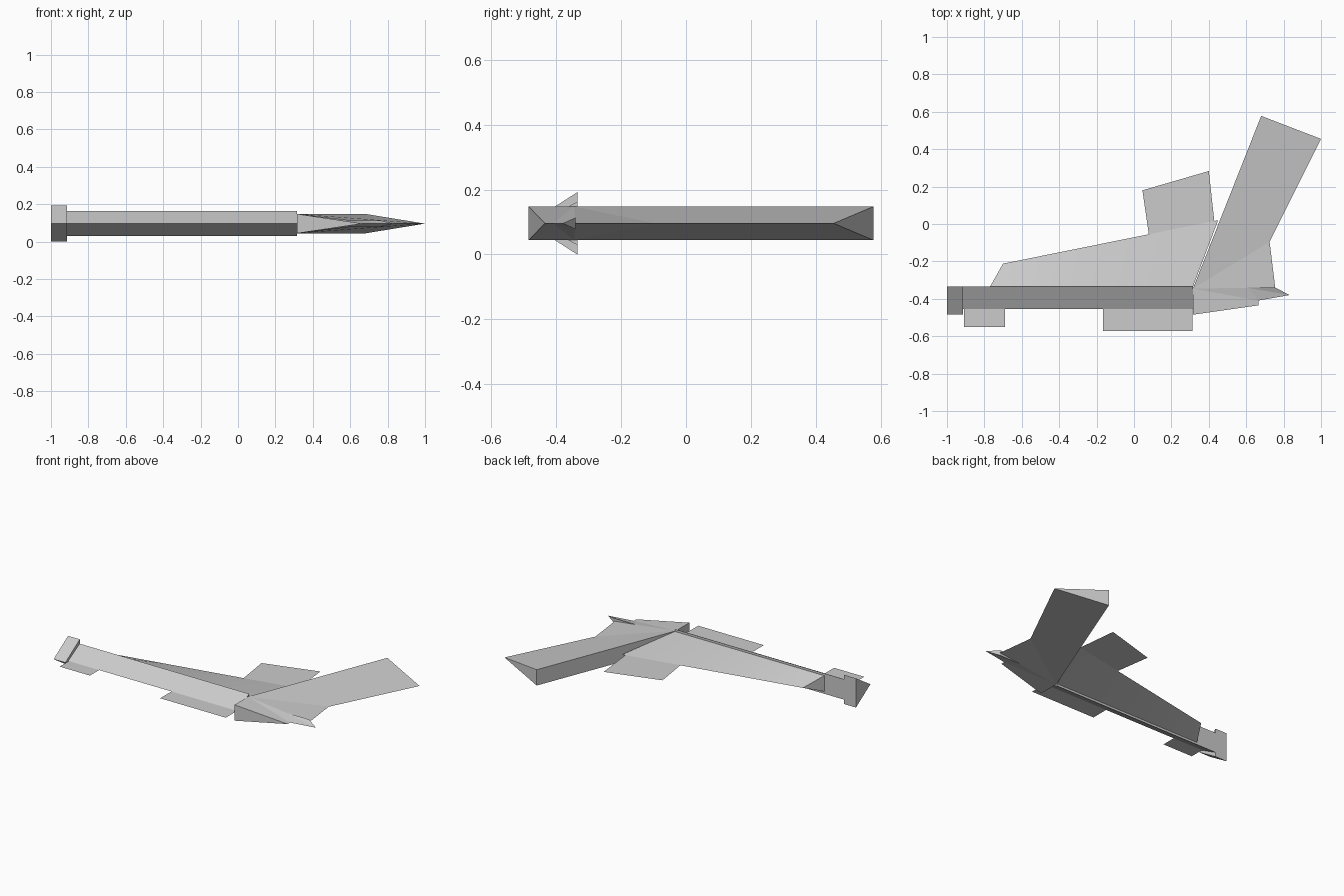
import bpy
import bmesh
import math

cube = bpy.data.objects.get("Cube")
if cube:
    bpy.data.objects.remove(cube, do_unlink=True)

MID = 0.096  # height of the centre plane shared by every part

grey = bpy.data.materials.new("plain grey")
grey.use_nodes = True
grey.diffuse_color = (0.6, 0.6, 0.6, 1)
grey.node_tree.nodes["Principled BSDF"].inputs["Base Color"].default_value = (0.6, 0.6, 0.6, 1)


def finish(name, bm):
    bmesh.ops.recalc_face_normals(bm, faces=bm.faces)
    mesh = bpy.data.meshes.new(name)
    bm.to_mesh(mesh)
    bm.free()
    mesh.materials.append(grey)
    obj = bpy.data.objects.new(name, mesh)
    bpy.context.collection.objects.link(obj)
    return obj


def wedge(name, spine, edge, half):
    """Solid that is 2*half thick along the spine and sharp along the edge."""
    bm = bmesh.new()
    cache = {}

    def vert(p, dz):
        key = (p[0], p[1], dz)
        if key not in cache:
            cache[key] = bm.verts.new((p[0], p[1], MID + dz))
        return cache[key]

    def face(*verts):
        unique = list(dict.fromkeys(verts))
        if len(unique) > 2:
            bm.faces.new(unique)

    for i in range(len(spine) - 1):
        s0, s1, e0, e1 = spine[i], spine[i + 1], edge[i], edge[i + 1]
        for dz in (half, -half):
            face(vert(s0, dz), vert(e0, 0), vert(e1, 0), vert(s1, dz))
        face(vert(s0, half), vert(s1, half), vert(s1, -half), vert(s0, -half))
    for i in (0, -1):
        face(vert(spine[i], half), vert(edge[i], 0), vert(spine[i], -half))
    return finish(name, bm)


def plate(name, points):
    """Paper-thin fin on the centre plane."""
    bm = bmesh.new()
    bm.faces.new([bm.verts.new((x, y, MID)) for x, y in points])
    return finish(name, bm)


def lerp(a, b, n):
    return [tuple(p + (q - p) * i / n for p, q in zip(a, b)) for i in range(n + 1)]


# Long beam and its end cap, both sharp towards the front
wedge("beam", [(-0.915, -0.335), (0.315, -0.335)], [(-0.915, -0.455), (0.315, -0.455)], 0.067)
wedge("end_cap", [(-1, -0.335), (-0.915, -0.335)], [(-1, -0.485), (-0.915, -0.485)], 0.096)

# Tapering wing behind the beam, slightly twisted
wing = wedge("wing", lerp((-0.77, -0.335), (0.315, -0.335), 8),
             lerp((-0.70, -0.212), (0.45, 0.02), 8), 0.052)
bpy.ops.object.select_all(action="DESELECT")
wing.select_set(True)
bpy.context.view_layer.objects.active = wing
bpy.ops.object.shade_smooth_by_angle(angle=math.radians(20))

# Swept blade with a thick inner spine
corner = (0.315, -0.345)
wedge("blade", [(0.315, -0.485), corner, corner, corner, (0.68, 0.578)],
      [(0.665, -0.435), (0.665, -0.41), (0.755, -0.34), (0.725, -0.095), (1.0, 0.455)], 0.052)

# Small spike on the outer side of the blade
wedge("spike", [(0.60, -0.34), (0.60, -0.34), (0.755, -0.34)],
      [(0.66, -0.41), (0.832, -0.38), (0.832, -0.38)], 0.018)

# Flat fins
plate("rear_fin", [(0.08, -0.06), (0.045, 0.18), (0.40, 0.283), (0.43, 0.01)])
for name, x0, x1, y in (("outer_front_fin", -0.91, -0.69, -0.55),
                        ("inner_front_fin", -0.165, 0.312, -0.572)):
    plate(name, [(x0, y), (x1, y), (x1, -0.45), (x0, -0.45)])
